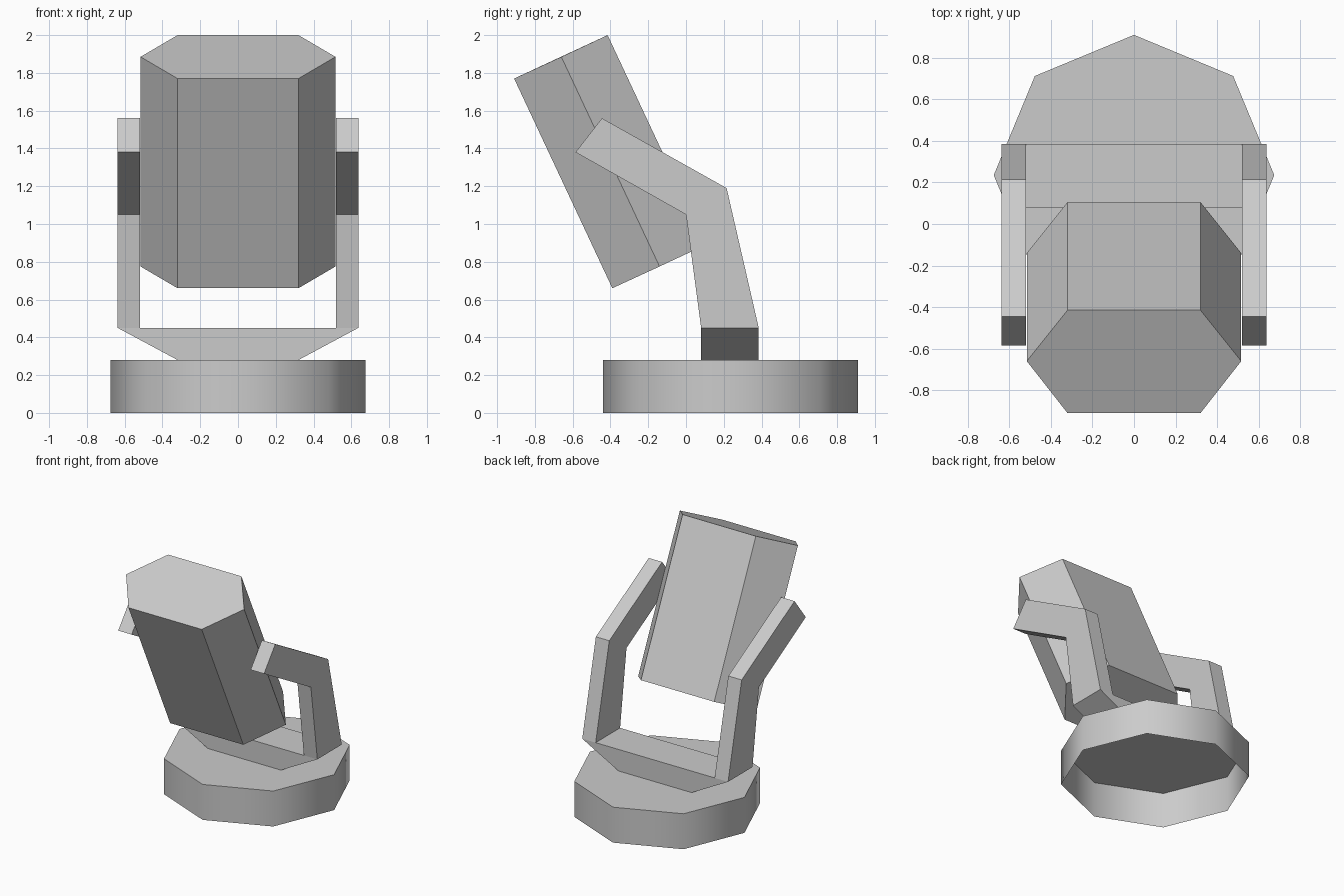
import bpy
import bmesh
from math import sin, cos, tau, radians
from mathutils import Vector

default = bpy.data.objects.get("Cube")
if default:
    bpy.data.objects.remove(default, do_unlink=True)

GREY = (0.6, 0.6, 0.6, 1.0)
grey = bpy.data.materials.new("plain grey")
grey.use_nodes = True
grey.diffuse_color = GREY
grey.node_tree.nodes["Principled BSDF"].inputs["Base Color"].default_value = GREY


def prism(name, ring, offset, open_start=False):
    """Sweep a flat ring of points along an offset, optionally leaving the start open."""
    bm = bmesh.new()
    start = [bm.verts.new(p) for p in ring]
    end = [bm.verts.new(Vector(p) + Vector(offset)) for p in ring]
    for i in range(len(ring)):
        j = (i + 1) % len(ring)
        bm.faces.new((start[i], start[j], end[j], end[i]))
    bm.faces.new(end)
    # The start cap fixes the normals, and is then removed if unwanted
    cap = bm.faces.new(start)
    bmesh.ops.recalc_face_normals(bm, faces=bm.faces)
    if open_start:
        bmesh.ops.delete(bm, geom=[cap], context="FACES_ONLY")
    mesh = bpy.data.meshes.new(name)
    bm.to_mesh(mesh)
    bm.free()
    mesh.materials.append(grey)
    obj = bpy.data.objects.new(name, mesh)
    bpy.context.collection.objects.link(obj)
    return obj


# Round eight-sided base, open underneath, with smooth sides
BASE_RADIUS, BASE_Y, BASE_TOP = 0.675, 0.235, 0.28
base = prism("base",
             [(BASE_RADIUS * cos(tau * i / 8), BASE_Y + BASE_RADIUS * sin(tau * i / 8), 0)
              for i in range(8)],
             (0, 0, BASE_TOP), open_start=True)
bpy.ops.object.select_all(action="DESELECT")
base.select_set(True)
bpy.context.view_layer.objects.active = base
bpy.ops.object.shade_smooth_by_angle(angle=radians(60))

# Flared crosspiece that joins the two arms
YOKE_FRONT, YOKE_BACK, YOKE_TOP = 0.08, 0.385, 0.45
ARM_IN, ARM_OUT = 0.52, 0.637
prism("yoke_crosspiece",
      [(-0.32, YOKE_FRONT, BASE_TOP), (0.32, YOKE_FRONT, BASE_TOP),
       (ARM_OUT, YOKE_FRONT, YOKE_TOP), (-ARM_OUT, YOKE_FRONT, YOKE_TOP)],
      (0, YOKE_BACK - YOKE_FRONT, 0))

# Bent arms, one on each side
arm_profile = [(YOKE_FRONT, YOKE_TOP), (YOKE_BACK, YOKE_TOP), (0.215, 1.19),
               (-0.445, 1.56), (-0.585, 1.38), (0.0, 1.05)]
for side, name in ((1, "left_arm"), (-1, "right_arm")):
    prism(name, [(side * ARM_IN, y, z) for y, z in arm_profile],
          (side * (ARM_OUT - ARM_IN), 0, 0))

# Tilted six-sided head held between the arms
front, middle, back = (-0.91, 1.77), (-0.66, 1.885), (-0.415, 2.0)
half_ring = [(0.32, *front), (0.516, *middle), (0.32, *back)]
ring = half_ring + [(-x, y, z) for x, y, z in reversed(half_ring)]
prism("head", ring, (0, 0.52, -1.11))
